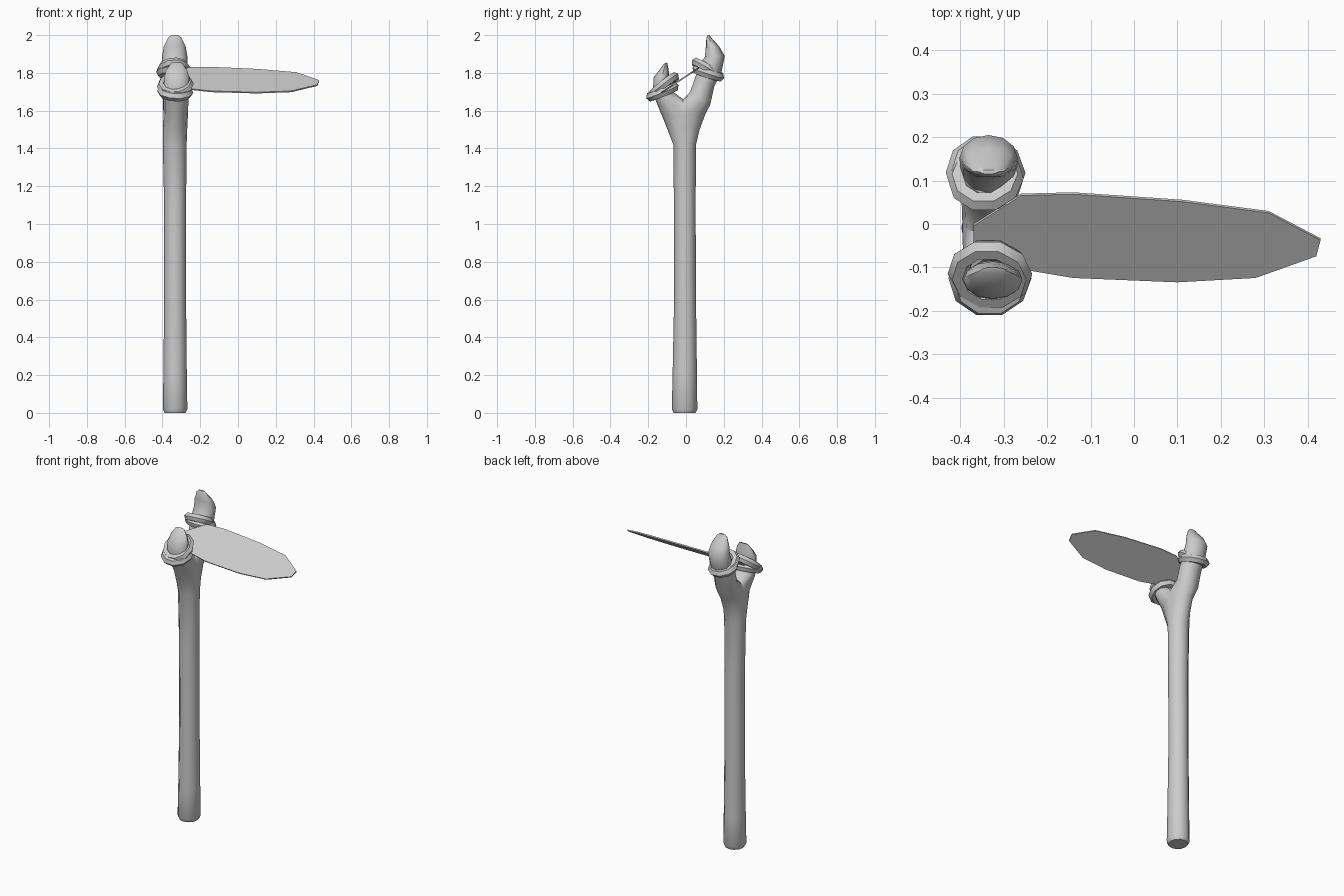
import bpy, bmesh, math
from mathutils import Vector

if "Cube" in bpy.data.objects:
    bpy.data.objects.remove(bpy.data.objects["Cube"])

N = 12
grey = bpy.data.materials.new("plain grey")
grey.diffuse_color = (0.6, 0.6, 0.6, 1)
grey.use_nodes = True
grey.node_tree.nodes["Principled BSDF"].inputs["Base Color"].default_value = grey.diffuse_color


def finish(obj, angle=None):
    obj.data.materials.append(grey)
    if angle:
        bpy.ops.object.select_all(action='DESELECT')
        bpy.context.view_layer.objects.active = obj
        obj.select_set(True)
        bpy.ops.object.shade_smooth_by_angle(angle=math.radians(angle))


def from_bmesh(name, bm):
    bmesh.ops.recalc_face_normals(bm, faces=bm.faces)
    me = bpy.data.meshes.new(name)
    bm.to_mesh(me)
    bm.free()
    obj = bpy.data.objects.new(name, me)
    bpy.context.collection.objects.link(obj)
    return obj


def ring(bm, cx, rx, ya, za, yb, zb):
    """Oval ring spanning from its front point (ya, za) to its back point (yb, zb)."""
    out = []
    for i in range(N):
        a = 2 * math.pi * i / N
        t = (math.sin(a) + 1) / 2
        out.append(bm.verts.new((cx + rx * math.cos(a), ya + (yb - ya) * t, za + (zb - za) * t)))
    return out


def loft(bm, rings):
    for a, b in zip(rings, rings[1:]):
        for i in range(N):
            j = (i + 1) % N
            bm.faces.new((a[i], a[j], b[j], b[i]))


# Forked pole: shaft, then a saddle that splits the top ring into two prongs
bm = bmesh.new()
shaft = [ring(bm, cx, rx, ya, z, yb, z) for z, cx, rx, ya, yb in (
    (0.0, -0.333, 0.055, -0.065, 0.050), (0.02, -0.333, 0.065, -0.075, 0.060),
    (0.2, -0.333, 0.062, -0.071, 0.058), (0.6, -0.333, 0.058, -0.063, 0.053),
    (1.1, -0.333, 0.058, -0.064, 0.051), (1.42, -0.335, 0.063, -0.067, 0.053),
    (1.5, -0.333, 0.064, -0.098, 0.072), (1.58, -0.330, 0.065, -0.130, 0.102))]
loft(bm, shaft)
bm.faces.new(shaft[0][::-1])
top = shaft[-1]
saddle = [bm.verts.new((-0.33 + 0.065 * math.cos(math.pi * k / 6), -0.015,
                        1.58 + 0.08 * math.sin(math.pi * k / 6) ** 0.6)) for k in range(1, 6)]
front_base = [top[0]] + saddle + top[6:]
back_base = top[:7] + saddle[::-1]
front_rings = ((-0.328, 0.066, -0.155, 1.64, -0.055, 1.69), (-0.326, 0.066, -0.175, 1.69, -0.085, 1.72),
               (-0.325, 0.068, -0.172, 1.775, -0.086, 1.77), (-0.325, 0.056, -0.145, 1.81, -0.092, 1.815),
               (-0.325, 0.030, -0.115, 1.85, -0.10, 1.855))
back_rings = ((-0.332, 0.066, 0.022, 1.70, 0.128, 1.63), (-0.334, 0.066, 0.05, 1.78, 0.15, 1.73),
              (-0.335, 0.066, 0.08, 1.86, 0.187, 1.80), (-0.335, 0.067, 0.10, 1.885, 0.205, 1.89),
              (-0.335, 0.058, 0.105, 1.94, 0.176, 1.94), (-0.335, 0.036, 0.108, 1.985, 0.135, 1.985),
              (-0.335, 0.020, 0.115, 2.0, 0.125, 2.0))
for base, data in ((front_base, front_rings), (back_base, back_rings)):
    rings = [base] + [ring(bm, *d) for d in data]
    loft(bm, rings)
    bm.faces.new(rings[-1])
finish(from_bmesh("forked_pole", bm), 50)

# Cord wrapped twice around each prong
for name, loc, tilt, roll, major, minor in (
        ("front_cord_lower", (-0.332, -0.125, 1.70), 22, 3, 0.070, 0.026),
        ("front_cord_upper", (-0.332, -0.115, 1.735), 38, -6, 0.074, 0.024),
        ("back_cord_lower", (-0.342, 0.118, 1.80), -18, 4, 0.066, 0.026),
        ("back_cord_upper", (-0.342, 0.105, 1.825), -30, -5, 0.064, 0.024)):
    bpy.ops.mesh.primitive_torus_add(location=loc, major_segments=10, minor_segments=6,
                                     major_radius=major, minor_radius=minor,
                                     rotation=(math.radians(tilt), math.radians(roll), 0))
    obj = bpy.context.object
    obj.name = name
    finish(obj, 50)

# Thin slanted blade between the prongs
outline = ((-0.37, 0.0), (-0.26, 0.07), (-0.14, 0.073), (0.11, 0.056), (0.31, 0.03), (0.43, -0.033),
           (0.42, -0.07), (0.28, -0.12), (0.10, -0.13), (-0.14, -0.12), (-0.26, -0.10), (-0.37, -0.05))
bm = bmesh.new()
face = bm.faces.new([bm.verts.new((x, y, 1.777 + 0.66 * y)) for x, y in outline])
extruded = bmesh.ops.extrude_face_region(bm, geom=[face])
bmesh.ops.translate(bm, vec=Vector((0, -0.0044, 0.0066)),
                    verts=[v for v in extruded["geom"] if isinstance(v, bmesh.types.BMVert)])
finish(from_bmesh("blade", bm))
